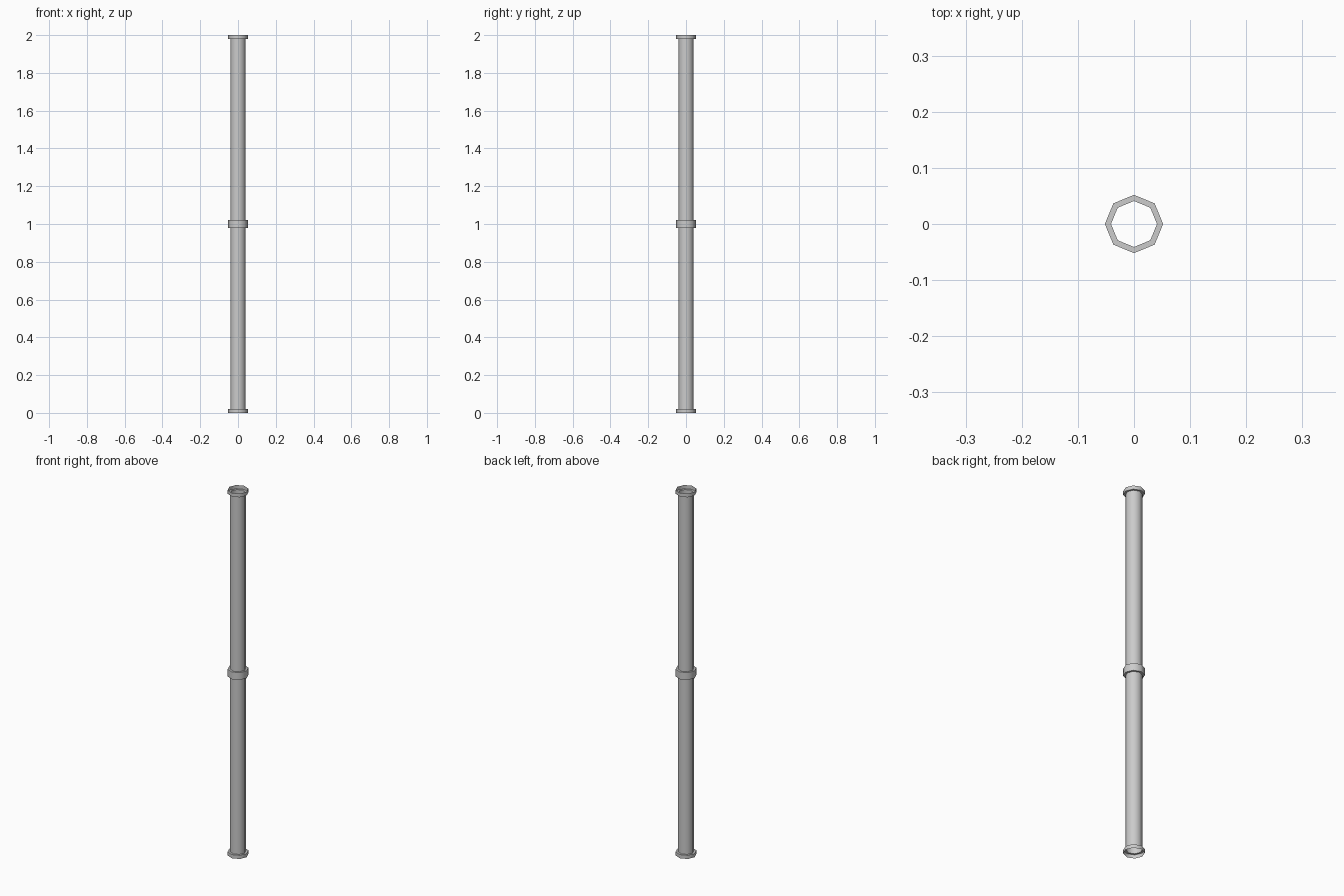
import bpy, bmesh, math

if "Cube" in bpy.data.objects:
    bpy.data.objects.remove(bpy.data.objects["Cube"])

SIDES = 8
R_PIPE, R_COLLAR = 0.041, 0.052
COLLAR, LENGTH = 0.02, 1.0


def pipe_section(name, z0):
    # open sheet-metal tube: flared collar, shaft, flared collar
    profile = [(R_COLLAR, 0), (R_COLLAR, COLLAR), (R_PIPE, COLLAR),
               (R_PIPE, LENGTH - COLLAR), (R_COLLAR, LENGTH - COLLAR),
               (R_COLLAR, LENGTH)]
    bm = bmesh.new()
    rings = []
    for r, z in profile:
        rings.append([bm.verts.new((r * math.cos(2 * math.pi * i / SIDES),
                                    r * math.sin(2 * math.pi * i / SIDES), z))
                      for i in range(SIDES)])
    for a, b in zip(rings, rings[1:]):
        for i in range(SIDES):
            j = (i + 1) % SIDES
            bm.faces.new((a[i], a[j], b[j], b[i]))
    mesh = bpy.data.meshes.new(name)
    bm.to_mesh(mesh)
    bm.free()
    obj = bpy.data.objects.new(name, mesh)
    obj.location.z = z0
    bpy.context.collection.objects.link(obj)
    # soft around the tube, sharp at the collar steps
    bpy.ops.object.select_all(action='DESELECT')
    obj.select_set(True)
    bpy.context.view_layer.objects.active = obj
    bpy.ops.object.shade_smooth_by_angle(angle=math.radians(60))


# two identical sections, joined collar to collar
pipe_section("lower_pipe", 0)
pipe_section("upper_pipe", LENGTH)
